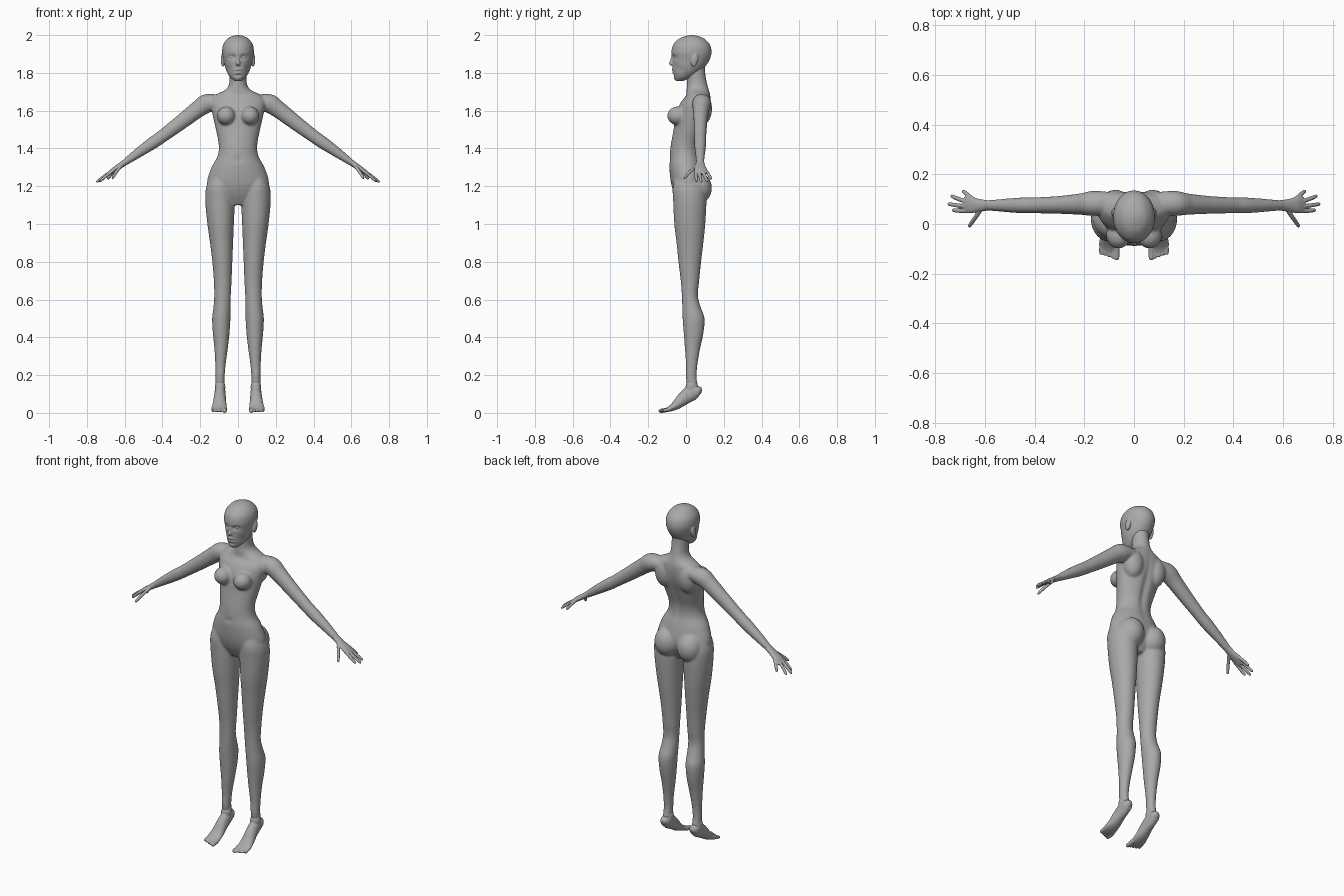
import bpy
import bmesh
import math
from mathutils import Vector, Matrix

cube = bpy.data.objects.get("Cube")
if cube:
    bpy.data.objects.remove(cube, do_unlink=True)

SIDE_X, SIDE_Y, UP = Vector((1, 0, 0)), Vector((0, 1, 0)), Vector((0, 0, 1))

skin = bpy.data.materials.new("plain grey")
skin.use_nodes = True
grey = (0.4, 0.4, 0.4, 1)
skin.diffuse_color = grey
skin.node_tree.nodes["Principled BSDF"].inputs["Base Color"].default_value = grey


def resample(stations, steps):
    """Smooth the stations with a Catmull-Rom spline."""
    pts = [Vector(s) for s in stations]
    pts = [pts[0]] + pts + [pts[-1]]
    out = []
    for a, b, c, d in zip(pts, pts[1:], pts[2:], pts[3:]):
        for i in range(steps):
            t = i / steps
            out.append(b + (c - a) * (t / 2) + (a * 2 - b * 5 + c * 4 - d) * (t * t / 2)
                       + (b * 3 - a - c * 3 + d) * (t ** 3 / 2))
    return out + [pts[-1]]


def loft(bm, stations, side=SIDE_X, axis=None, steps=6, segments=48):
    """Skin elliptic rings; a station is x, y, z, radius along side, other radius."""
    path = resample(stations, steps)
    rings = []
    for i, p in enumerate(path):
        before, after = path[max(i - 1, 0)], path[min(i + 1, len(path) - 1)]
        tangent = axis or (Vector(after[:3]) - Vector(before[:3])).normalized()
        u = (side - tangent * side.dot(tangent)).normalized()
        v = tangent.cross(u)
        ring = []
        for k in range(segments):
            angle = math.tau * k / segments
            ring.append(bm.verts.new(Vector(p[:3]) + u * p[3] * math.cos(angle)
                                     + v * p[4] * math.sin(angle)))
        rings.append(ring)
    for low, high in zip(rings, rings[1:]):
        for k in range(segments):
            n = (k + 1) % segments
            bm.faces.new((low[k], low[n], high[n], high[k]))
    bm.faces.new(rings[0][::-1])
    bm.faces.new(rings[-1])
    return [v for ring in rings for v in ring]


def trunk(bm, rows, **options):
    """Horizontal loft; a row is z, x min, x max, y front, y back."""
    stations = [((a + b) / 2, (f + r) / 2, z, (b - a) / 2, (r - f) / 2)
                for z, a, b, f, r in rows]
    return loft(bm, stations, axis=UP, **options)


def ball(bm, centre, radii, tilt=0):
    matrix = (Matrix.Translation(centre) @ Matrix.Rotation(tilt, 4, "X")
              @ Matrix.Diagonal((*radii, 1)))
    bmesh.ops.create_uvsphere(bm, u_segments=32, v_segments=20, radius=1, matrix=matrix)


def digit(bm, start, middle, tip, r, side):
    """Tapered finger or toe with a rounded tip."""
    start, middle, tip = Vector(start), Vector(middle), Vector(tip)
    rows = [(start, r), (middle, r), (middle.lerp(tip, 0.8), r * 0.85), (tip, r * 0.35)]
    loft(bm, [(*p, w, w) for p, w in rows], side, segments=16)


def push(verts, x, z, wide, tall, depth, front=True):
    """Move the front or back surface in y around a point and its mirror twin."""
    for v in verts:
        if (v.co.y < 0.02) == front:
            v.co.y += depth * math.exp(-((abs(v.co.x) - x) / wide) ** 2
                                       - ((v.co.z - z) / tall) ** 2)


def mirror(bm):
    copy = bmesh.ops.duplicate(bm, geom=bm.verts[:] + bm.edges[:] + bm.faces[:])["geom"]
    for v in copy:
        if isinstance(v, bmesh.types.BMVert):
            v.co.x *= -1


def finish(name, bm, voxel, rounds):
    bmesh.ops.recalc_face_normals(bm, faces=bm.faces)
    mesh = bpy.data.meshes.new(name)
    bm.to_mesh(mesh)
    bm.free()
    mesh.materials.append(skin)
    mesh.polygons.foreach_set("use_smooth", [True] * len(mesh.polygons))
    obj = bpy.data.objects.new(name, mesh)
    bpy.context.collection.objects.link(obj)
    fuse = obj.modifiers.new("fuse", "REMESH")
    fuse.mode = "VOXEL"
    fuse.voxel_size = voxel
    fuse.use_smooth_shade = True
    soften = obj.modifiers.new("soften", "SMOOTH")
    soften.factor = 0.5
    soften.iterations = rounds


# Body: legs, arms, chest and hips mirrored, then the trunk
bm = bmesh.new()
trunk(bm, [(1.28, .05, .13, -.05, .06), (1.2, .03, .167, -.07, .1),
           (1.12, .018, .173, -.068, .108), (1, .022, .162, -.062, .102),
           (.9, .026, .148, -.05, .092), (.8, .03, .136, -.04, .08),
           (.7, .034, .128, -.028, .07), (.62, .038, .126, -.022, .063),
           (.56, .039, .13, -.02, .078), (.5, .04, .137, -.018, .098),
           (.42, .045, .133, -.012, .092), (.34, .054, .125, -.006, .075),
           (.25, .066, .12, 0, .06), (.18, .071, .119, 0, .057),
           (.12, .072, .118, .01, .07)])
loft(bm, [(.1, .085, 1.65, .045, .035), (.165, .083, 1.638, .05, .05),
          (.215, .08, 1.605, .043, .045), (.3, .077, 1.54, .036, .04),
          (.4, .075, 1.465, .032, .034), (.45, .075, 1.43, .032, .033),
          (.53, .075, 1.375, .026, .026), (.6, .075, 1.325, .02, .017),
          (.62, .075, 1.311, .02, .012)], SIDE_Y)
ball(bm, (.063, -.045, 1.573), (.049, .054, .049))
ball(bm, (.074, .06, 1.19), (.073, .077, .085))
ball(bm, (.075, .08, 1.61), (.06, .058, .09))
mirror(bm)
rows = [(1.1, .05, -.03, .06), (1.16, .14, -.062, .09), (1.22, .164, -.08, .105),
        (1.3, .14, -.088, .09), (1.36, .108, -.086, .073), (1.42, .102, -.08, .075),
        (1.5, .117, -.066, .1), (1.58, .135, -.054, .125), (1.64, .145, -.03, .132),
        (1.68, .125, 0, .13), (1.71, .068, .003, .122), (1.74, .048, .005, .113),
        (1.79, .045, .005, .103), (1.84, .045, .01, .1)]
torso = trunk(bm, [(z, -w, w, front, back) for z, w, front, back in rows])
push(torso, 0, 1.48, .018, .15, -.012, front=False)
push(torso, 0, 1.34, .02, .012, .006)
finish("body", bm, 0.006, 8)

# Head: skull loft with sockets, cheeks and lips pressed in, then nose and ears
bm = bmesh.new()
ball(bm, (.08, .045, 1.868), (.011, .018, .036), -0.2)
ball(bm, (.031, -.05, 1.884), (.013, .013, .009))
mirror(bm)
rows = [(1.757, .018, -.052, -.015), (1.775, .04, -.062, .03), (1.8, .056, -.068, .07),
        (1.83, .068, -.071, .1), (1.87, .077, -.073, .125), (1.91, .084, -.077, .135),
        (1.95, .078, -.067, .126), (1.98, .056, -.038, .098), (1.994, .032, -.006, .066),
        (2, .006, .024, .036)]
skull = trunk(bm, [(z, -w, w, front, back) for z, w, front, back in rows],
              steps=10, segments=96)
for dent in [(.031, 1.884, .017, .011, .012), (.052, 1.82, .015, .02, .006),
             (0, 1.817, .017, .006, -.006), (0, 1.8, .015, .006, -.006),
             (0, 1.808, .02, .003, .004), (0, 1.787, .02, .006, .004),
             (0, 1.77, .016, .01, -.004)]:
    push(skull, *dent)
loft(bm, [(0, -.066, 1.895, .007, .008), (0, -.072, 1.868, .008, .011),
          (0, -.076, 1.85, .013, .014), (0, -.07, 1.838, .01, .008)], axis=UP)
finish("head", bm, 0.003, 3)

# Hands: flat palm, four fingers and a thumb
bm = bmesh.new()
loft(bm, [(.585, .075, 1.336, .02, .017), (.625, .075, 1.308, .026, .015),
          (.66, .077, 1.285, .034, .013), (.685, .079, 1.266, .031, .009)], SIDE_Y)
for start, middle, tip in [((.665, .052, 1.28), (.7, .053, 1.253), (.732, .056, 1.225)),
                           ((.67, .07, 1.28), (.712, .075, 1.25), (.75, .081, 1.221)),
                           ((.67, .088, 1.28), (.705, .1, 1.253), (.738, .114, 1.224)),
                           ((.65, .1, 1.29), (.672, .119, 1.263), (.69, .134, 1.237)),
                           ((.615, .06, 1.313), (.642, .022, 1.278), (.666, -.012, 1.24))]:
    digit(bm, start, middle, tip, 0.0085, SIDE_Y)
mirror(bm)
finish("hands", bm, 0.0028, 2)

# Feet: raised heel sloping down to five toes
bm = bmesh.new()
loft(bm, [(.095, .083, .112, .01, .012), (.095, .066, .115, .026, .028),
          (.095, .03, .105, .029, .041), (.096, -.01, .078, .032, .036),
          (.098, -.05, .043, .037, .025), (.1, -.085, .022, .041, .015),
          (.1, -.11, .013, .034, .009)])
ball(bm, (.095, .028, .135), (.028, .03, .04))
for i in range(5):
    x = 0.07 + 0.0155 * i
    r = 0.012 if i == 0 else 0.0085
    reach = -0.145 + 0.006 * i
    digit(bm, (x, -.09, .02), (x, -.115, .013), (x, reach, .01), r, SIDE_X)
mirror(bm)
finish("feet", bm, 0.003, 3)
